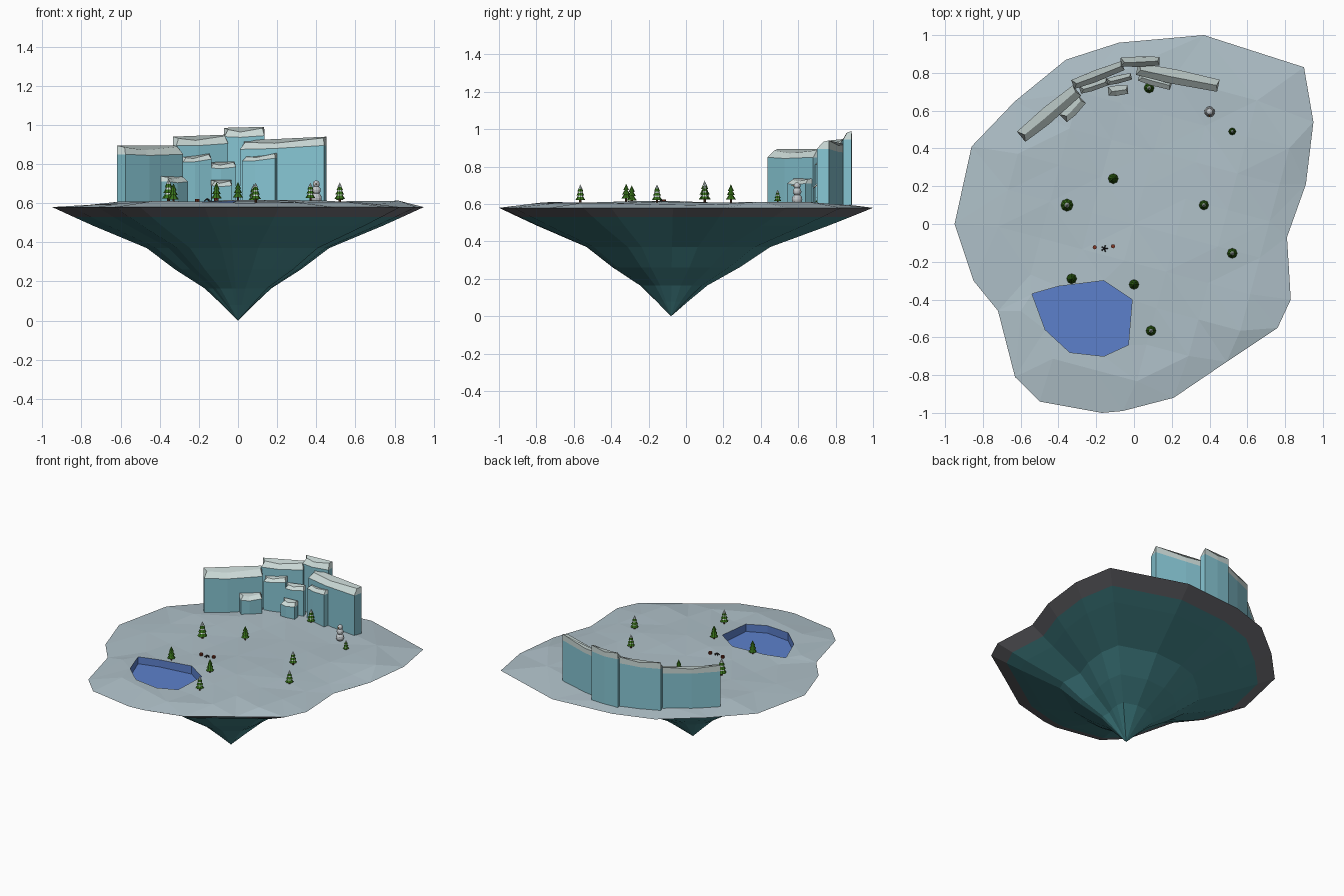
import bpy, bmesh, math, random
from mathutils import Vector, Matrix
from mathutils.geometry import delaunay_2d_cdt

if "Cube" in bpy.data.objects:
    bpy.data.objects.remove(bpy.data.objects["Cube"])

random.seed(4)

def mat(name, r, g, b):
    m = bpy.data.materials.new(name)
    m.diffuse_color = (r, g, b, 1)
    m.use_nodes = True
    m.node_tree.nodes["Principled BSDF"].inputs["Base Color"].default_value = m.diffuse_color
    return m

SNOW = mat("snow", .43, .53, .58)
RIM = mat("rim_rock", .17, .17, .19)
TEAL = mat("deep_ice", .06, .25, .27)
WATER = mat("water", .107, .216, .6)
ICE = mat("cliff_ice", .24, .56, .65)
CAP = mat("snow_cap", .60, .70, .68)
GREEN = mat("pine_green", .04, .17, .01)
BROWN = mat("bark", .10, .035, .015)
GREY = mat("snowman_snow", .55, .58, .60)
RED = mat("seat_red", .22, .04, .02)
BLACK = mat("charred", .02, .02, .02)
ORANGE = mat("carrot", .8, .25, .03)

def finish(name, bm, mats, recalc=True):
    if recalc:
        bmesh.ops.recalc_face_normals(bm, faces=bm.faces)
    me = bpy.data.meshes.new(name)
    bm.to_mesh(me)
    bm.free()
    for m in mats:
        me.materials.append(m)
    ob = bpy.data.objects.new(name, me)
    bpy.context.collection.objects.link(ob)
    return ob

def inside(p, poly):
    hit = False
    for (x1, y1), (x2, y2) in zip(poly, poly[1:] + poly[:1]):
        if (y1 > p[1]) != (y2 > p[1]) and p[0] < x1 + (p[1] - y1) * (x2 - x1) / (y2 - y1):
            hit = not hit
    return hit

def scaled(poly, s):
    cx = sum(p[0] for p in poly) / len(poly)
    cy = sum(p[1] for p in poly) / len(poly)
    return [(cx + (x - cx) * s, cy + (y - cy) * s) for x, y in poly]

def ground(x, y):
    return .606 + .011 * math.sin(4.2 * x + 1) * math.cos(3.7 * y + .4)

coast = [(-.95, 0), (-.85, -.30), (-.72, -.46), (-.63, -.81), (-.5, -.94), (-.17, -1), (-.06, -.99),
         (.21, -.92), (.49, -.73), (.76, -.55), (.83, -.4), (.81, -.07), (.91, .21), (.95, .54),
         (.9, .83), (.37, 1), (-.08, .96), (-.36, .87), (-.63, .65), (-.86, .41)]
shore = [(-.54, -.37), (-.47, -.56), (-.34, -.68), (-.16, -.70), (-.03, -.64), (-.01, -.40),
         (-.16, -.30), (-.40, -.33)]

# snowfield: faceted sheet with a hole for the pond
n, k = len(coast), len(shore)
pts = coast + shore
inner, hole = scaled(coast, .88), scaled(shore, 1.25)
rot = Matrix.Rotation(math.radians(-15), 2)
for i in range(-6, 7):
    for j in range(-6, 7):
        p = rot @ Vector((i * .23, j * .2))
        if inside(p, inner) and not inside(p, hole):
            pts.append((p.x, p.y))
edges = [(i, (i + 1) % n) for i in range(n)] + [(n + i, n + (i + 1) % k) for i in range(k)]
cv, _, cf, orig, _, _ = delaunay_2d_cdt([Vector(p) for p in pts], edges, [], 1, 1e-5)
bm = bmesh.new()
vs = [bm.verts.new((v.x, v.y, .58 if any(o < n for o in orig[i])
                    else ground(v.x, v.y) + (random.uniform(-.005, .005) if min(orig[i], default=n) >= n + k else 0)))
      for i, v in enumerate(cv)]
for f in cf:
    c = sum((cv[i] for i in f), Vector((0, 0))) / len(f)
    if not inside(c, shore):
        face = bm.faces.new([vs[i] for i in f])
        face.normal_update()
        if face.normal.z < 0:
            face.normal_flip()
finish("snowfield", bm, [SNOW], False)

# hanging underside: rings shrinking to a point
bm = bmesh.new()
rings = []
for s, z in [(1, .58), (.885, .53), (.78, .485), (.49, .37), (.34, .262), (.18, .165), (.085, .08)]:
    rings.append([bm.verts.new((x * s, -.08 + (y + .08) * s, z)) for x, y in coast])
tip = bm.verts.new((0, -.08, 0))
for r, (a, b) in enumerate(zip(rings, rings[1:])):
    for i in range(n):
        j = (i + 1) % n
        bm.faces.new((a[j], a[i], b[i], b[j])).material_index = int(r > 0)
for i in range(n):
    bm.faces.new((rings[-1][(i + 1) % n], rings[-1][i], tip)).material_index = 1
for f in bm.faces:
    f.normal_update()
    if f.normal.z > 0:
        f.normal_flip()
finish("island_underside", bm, [RIM, TEAL], False)

# pond: sunken water with banks facing inward
bm = bmesh.new()
lo = [bm.verts.new((x, y, .55)) for x, y in shore]
hi = [bm.verts.new((x, y, ground(x, y))) for x, y in shore]
bm.faces.new(lo)
for i in range(k):
    j = (i + 1) % k
    bm.faces.new((lo[j], lo[i], hi[i], hi[j]))
finish("pond", bm, [WATER], False)

# ice cliffs: slabs along a line, with a sloped snow cap
def cliff(name, x1, y1, x2, y2, t, h1, h2, rise=.045):
    a, b = Vector((x1, y1, 0)), Vector((x2, y2, 0))
    d = (b - a).normalized()
    back = Vector((-d.y, d.x, 0)) * t
    mid = a.lerp(b, .4) - back * .12
    plan = [a, mid, b, b + back, a.lerp(b, .5) + back * 1.1, a + back]
    top = [a + d * .02 + back * .45, mid + back * .55, b - d * .01 + back * .5] + plan[3:]
    bm = bmesh.new()
    def level(ps, zs):
        return [bm.verts.new((p.x, p.y, z)) for p, z in zip(ps, zs)]
    hm = (h1 + h2) / 2 - .006
    zs = [h1, hm, h2, h2, hm, h1]
    L = [level(plan, [.585] * 6), level(plan, zs),
         level(top, [z + rise * f for z, f in zip(zs, (.8, .6, .85, 1, .75, 1))])]
    for r in range(2):
        for i in range(6):
            j = (i + 1) % 6
            bm.faces.new((L[r][i], L[r][j], L[r + 1][j], L[r + 1][i])).material_index = r
    bm.faces.new(L[0][::-1])
    bm.faces.new(L[2]).material_index = 1
    finish(name, bm, [ICE, CAP])

for i, c in enumerate([(-.575, .435, -.28, .68, .07, .85, .85), (-.315, .715, -.05, .815, .05, .895, .905),
                       (-.07, .835, .135, .84, .045, .94, .945), (.01, .79, .44, .70, .065, .875, .895)]):
    cliff("tall_cliff_%d" % i, *c)
for i, c in enumerate([(-.28, .69, -.135, .735, .04, .81, .825), (-.14, .735, -.01, .765, .035, .78, .785),
                       (.02, .76, .19, .71, .045, .815, .83), (-.355, .54, -.255, .64, .055, .71, .71),
                       (-.135, .68, -.03, .69, .045, .69, .69)]):
    cliff("small_cliff_%d" % i, *c, .028)

def cone(bm, r1, r2, z1, z2, seg=8, mi=0):
    res = bmesh.ops.create_cone(bm, cap_ends=True, segments=seg, radius1=r1, radius2=r2, depth=z2 - z1,
                                matrix=Matrix.Translation((0, 0, (z1 + z2) / 2)))
    for f in {f for v in res["verts"] for f in v.link_faces}:
        f.material_index = mi

# pine trees: trunk and three tiers, some with snow on each tier
def pine(i, x, y, s, snowy):
    bm = bmesh.new()
    cone(bm, .006, .006, 0, .03, 8, 1)
    for r, z1, z2 in [(.027, .022, .062), (.022, .045, .082), (.016, .068, .103)]:
        cone(bm, r, 0, z1, z2)
        if snowy:
            cone(bm, r * .68, 0, z1 + (z2 - z1) * .4, z2 + .002, 8, 2)
    ob = finish("pine_%d" % i, bm, [GREEN, BROWN, CAP])
    ob.location = (x, y, ground(x, y) - .005)
    ob.scale = (s, s, s)

for i, t in enumerate([(.08, .72, 1, 1), (.52, .49, .72, 1), (.37, .10, .95, 1), (.52, -.155, 1, 1),
                       (.09, -.565, 1, 1), (-.355, .10, 1.22, 1), (-.11, .24, 1, 0),
                       (-.33, -.29, 1, 0), (0, -.32, .98, 0)]):
    pine(i, *t)

# snowman: three balls and a nose
bm = bmesh.new()
for r, z in [(.028, .024), (.023, .065), (.018, .096)]:
    bmesh.ops.create_uvsphere(bm, u_segments=12, v_segments=8, radius=r, matrix=Matrix.Translation((0, 0, z)))
res = bmesh.ops.create_cone(bm, cap_ends=True, segments=6, radius1=.004, radius2=0, depth=.018,
                            matrix=Matrix.Translation((0, -.024, .096)) @ Matrix.Rotation(math.pi / 2, 4, 'X'))
for f in {f for v in res["verts"] for f in v.link_faces}:
    f.material_index = 1
finish("snowman", bm, [GREY, ORANGE]).location = (.40, .594, ground(.4, .594))

# campfire: crossed leaning logs between two stump seats
bm = bmesh.new()
for i in range(5):
    m = (Matrix.Rotation(i * math.tau / 5, 4, 'Z') @ Matrix.Translation((.008, 0, .008))
         @ Matrix.Rotation(math.radians(-55), 4, 'Y'))
    bmesh.ops.create_cone(bm, cap_ends=True, segments=6, radius1=.003, radius2=.003, depth=.022, matrix=m)
finish("campfire_logs", bm, [BLACK]).location = (-.157, -.13, ground(-.157, -.13))
for i, (x, y) in enumerate([(-.208, -.123), (-.111, -.118)]):
    bm = bmesh.new()
    cone(bm, .011, .011, -.005, .014)
    finish("stump_seat_%d" % i, bm, [RED]).location = (x, y, ground(x, y))
